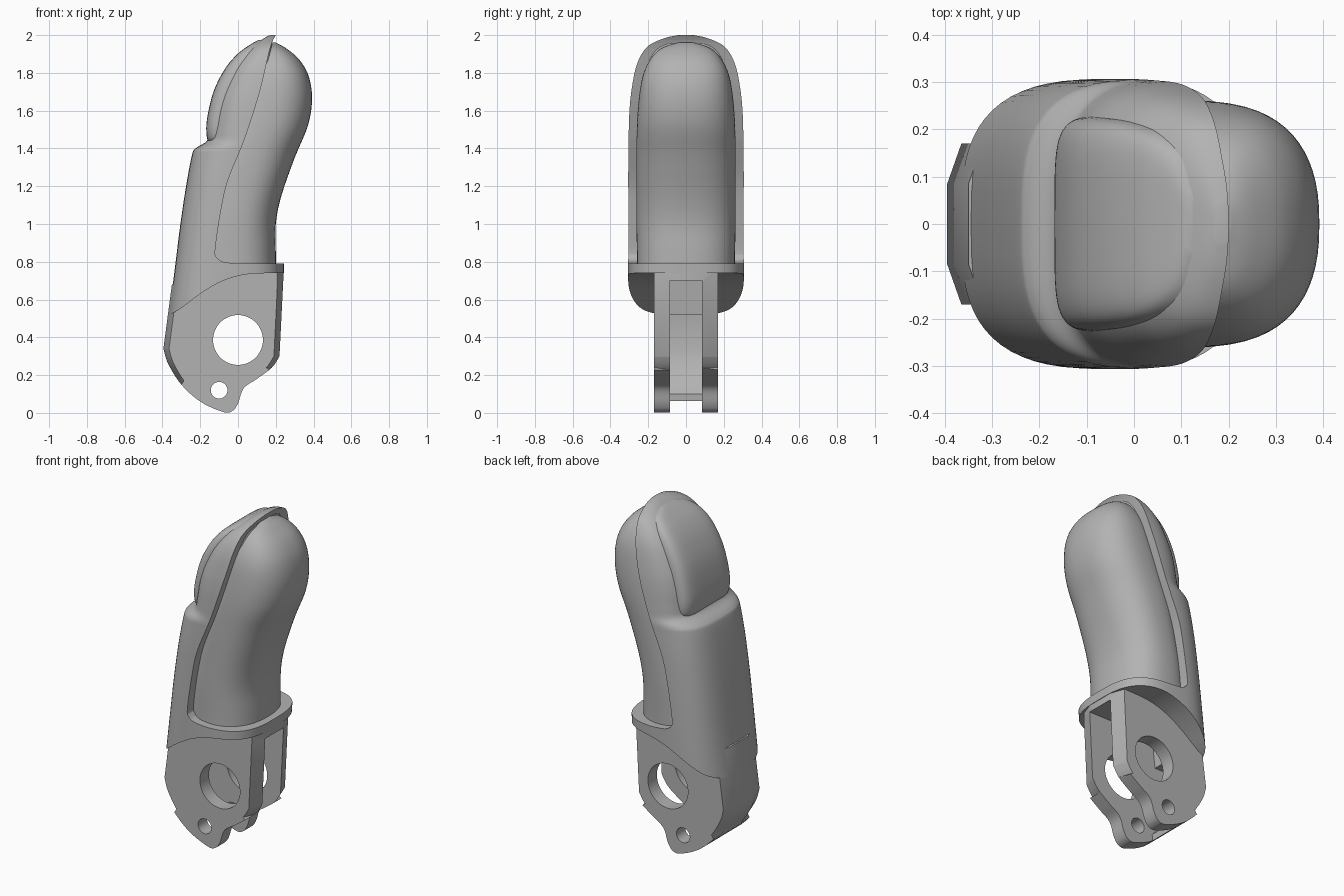
import bpy, bmesh, math

cube = bpy.data.objects.get("Cube")
if cube:
    bpy.data.objects.remove(cube, do_unlink=True)

grey = bpy.data.materials.new("plain grey")
grey.use_nodes = True
grey.diffuse_color = (0.45, 0.45, 0.45, 1)
for node in grey.node_tree.nodes:
    if node.type == 'BSDF_PRINCIPLED':
        node.inputs["Base Color"].default_value = grey.diffuse_color


def spline(rows, steps=5):
    """Smooth curve through rows of numbers."""
    out = []
    last = len(rows) - 1
    for i in range(last):
        a, b, c, d = (rows[max(0, min(last, i + k))] for k in (-1, 0, 1, 2))
        for s in range(steps):
            t = s / steps
            out.append(tuple(
                q + t / 2 * (r - p + t * (2*p - 5*q + 4*r - u + t * (3*(q - r) + u - p)))
                for p, q, r, u in zip(a, b, c, d)))
    return out + [tuple(rows[-1])]


def skin(name, rings):
    """Join matching rings of points into a closed solid."""
    bm = bmesh.new()
    loops = [[bm.verts.new(p) for p in ring] for ring in rings]
    n = len(loops[0])
    for lo, hi in zip(loops, loops[1:]):
        for i in range(n):
            j = (i + 1) % n
            bm.faces.new((lo[i], lo[j], hi[j], hi[i]))
    bm.faces.new(loops[0][::-1])
    bm.faces.new(loops[-1])
    bmesh.ops.recalc_face_normals(bm, faces=bm.faces[:])
    mesh = bpy.data.meshes.new(name)
    bm.to_mesh(mesh)
    bm.free()
    mesh.materials.append(grey)
    obj = bpy.data.objects.new(name, mesh)
    bpy.context.collection.objects.link(obj)
    return obj


def tower(name, rows, power, count=64):
    """Stack rounded sections; each row is height, back, front, half width."""
    rings = []
    for z, back, front, width in spline(rows):
        ring = []
        for k in range(count):
            c, s = math.cos(math.tau * k / count), math.sin(math.tau * k / count)
            ring.append(((back + front) / 2 + (front - back) / 2
                         * math.copysign(abs(c) ** (2 / power), c),
                         width * math.copysign(abs(s) ** (2 / power), s), z))
        rings.append(ring)
    return skin(name, rings)


def prism(name, outline, half):
    """Side outline extruded evenly across the width."""
    return skin(name, [[(x, y, z) for x, z in outline] for y in (-half, half)])


def disc(x, z, r, count=48):
    return [(x + r * math.cos(math.tau * k / count),
             z + r * math.sin(math.tau * k / count)) for k in range(count)]


def activate(obj):
    bpy.ops.object.select_all(action='DESELECT')
    obj.select_set(True)
    bpy.context.view_layer.objects.active = obj


def cut(obj, cutter):
    mod = obj.modifiers.new("cut", 'BOOLEAN')
    mod.operation = 'DIFFERENCE'
    mod.solver = 'EXACT'
    mod.object = cutter
    activate(obj)
    bpy.ops.object.modifier_apply(modifier=mod.name)


# Outer shell wrapping the back of the finger
shell = tower("outer_shell", [
    (.45, -.375, .24, .3), (.6, -.355, .24, .305), (.8, -.33, .245, .307),
    (1, -.305, .25, .307), (1.2, -.275, .27, .307), (1.36, -.245, .32, .306),
    (1.4, -.225, .33, .306), (1.44, -.165, .34, .305), (1.5, -.15, .36, .304),
    (1.6, -.135, .38, .3), (1.7, -.105, .38, .29), (1.82, -.045, .36, .268),
    (1.9, .02, .33, .235), (1.95, .085, .28, .19), (1.985, .14, .24, .11),
    (2, .17, .2, .04)], 3)

# Soft pad filling the front opening
pad = tower("finger_pad", [
    (.76, -.25, .2, .26), (.85, -.25, .2, .26), (1, -.23, .2, .262),
    (1.15, -.2, .23, .262), (1.35, -.16, .3, .262), (1.52, -.1, .37, .26),
    (1.66, -.05, .392, .25), (1.78, 0, .375, .23), (1.87, .05, .325, .19),
    (1.93, .1, .255, .13), (1.96, .15, .2, .04)], 2.4)

# Nail plate standing slightly proud of the shell
nail = tower("nail", [
    (1.43, -.15, .1, .2), (1.46, -.165, .1, .222), (1.55, -.165, .1, .228),
    (1.7, -.13, .15, .225), (1.82, -.07, .18, .215), (1.9, -.003, .18, .19),
    (1.95, .065, .18, .14), (1.975, .11, .17, .06)], 5)

# Hinge bracket: flat cheeks with a slightly crowned middle
foot = spline([(-.395, .34), (-.37, .26), (-.3, .15), (-.2, .06), (-.08, .005),
               (-.03, .01), (0, .05), (.03, .13), (.1, .18), (.18, .24), (.22, .3)])
side = [(-.35, .68)] + foot + [(.24, .7), (.24, .76), (-.2, .76)]
layers = []
for y, inset in ((-.17, .03), (-.085, 0), (.085, 0), (.17, .03)):
    layers.append([(x + inset * (1 if x < -.3 else -1 if x > .17 else 0), y, z)
                   for x, z in side])
bracket = skin("hinge_bracket", layers)

# Cutters: front opening, sloped lower edge, hinge slot and pin holes
rim = spline([(.2, 2), (.17, 1.93), (.115, 1.7), (.035, 1.45), (-.05, 1.24),
              (-.085, 1.1), (-.12, .87), (-.11, .82), (-.07, .798), (.02, .79)])
opening = prism("opening_cutter", rim + [(.7, .79), (.7, 2.2), (.2, 2.2)], 1)
hem = spline([(-.36, .52), (-.3, .555), (-.2, .63), (-.1, .69), (0, .725),
              (.1, .738), (.25, .74)])
lower = prism("lower_cutter", [(-.6, .515)] + hem + [(.6, .74), (.6, .2), (-.6, .2)], 1)
slot = prism("slot_cutter", [
    (-.22, -.1), (-.2, .1), (-.28, .2), (-.32, .34), (-.3, .52), (-.22, .52),
    (-.2, .7), (.6, .7), (.6, -.1)], .086)
knuckle = prism("knuckle_hole_cutter", disc(0, .386, .132), 1)
pin = prism("pin_hole_cutter", disc(-.1, .12, .044), 1)

for cutter in (opening, lower, slot):
    cut(shell, cutter)
for cutter in (slot, knuckle, pin):
    cut(bracket, cutter)
for cutter in (opening, lower, slot, knuckle, pin):
    bpy.data.objects.remove(cutter, do_unlink=True)

for obj in (shell, pad, nail, bracket):
    activate(obj)
    bpy.ops.object.shade_smooth_by_angle(angle=math.radians(35))
